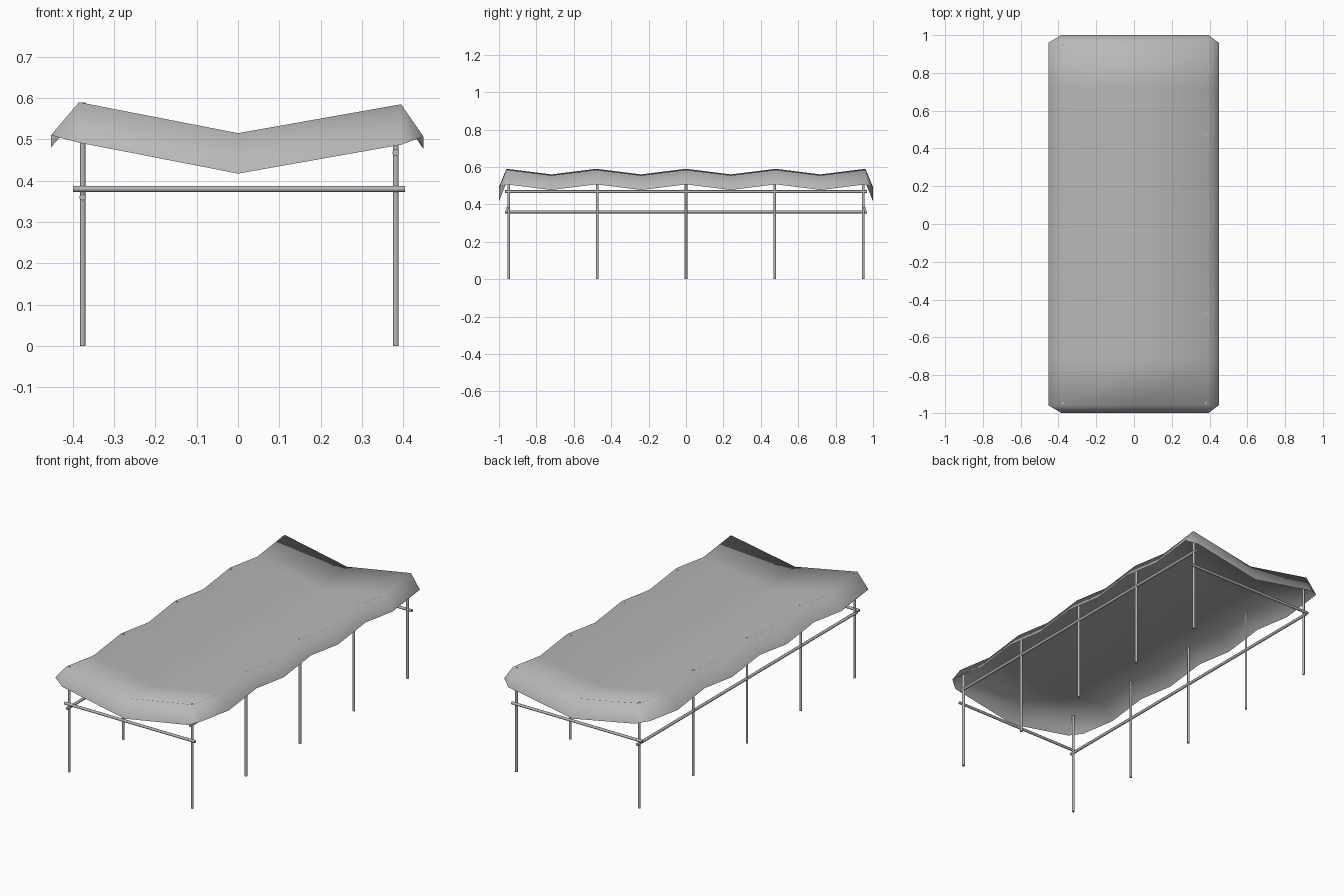
import bpy, bmesh
from mathutils import Vector

cube = bpy.data.objects.get("Cube")
if cube:
    bpy.data.objects.remove(cube)

# Single grey finish
grey = bpy.data.materials.new("plain grey")
grey.use_nodes = True
colour = (0.48, 0.48, 0.48, 1)
grey.diffuse_color = colour
grey.node_tree.nodes["Principled BSDF"].inputs["Base Color"].default_value = colour


def rod(name, start, end, radius):
    """Slim round bar between two points."""
    a, b = Vector(start), Vector(end)
    bpy.ops.mesh.primitive_cylinder_add(vertices=10, radius=radius, depth=(b - a).length,
                                        location=(a + b) / 2)
    ob = bpy.context.object
    ob.name = name
    ob.rotation_euler = (b - a).to_track_quat('Z', 'Y').to_euler()
    ob.data.materials.append(grey)
    bpy.ops.object.shade_smooth_by_angle(angle=0.8)


# Two rows of posts
BAY = 0.474
for i in range(5):
    y = (i - 2) * BAY
    rod(f"right_post_{i + 1}", (-0.376, y, 0), (-0.376, y, 0.589), 0.0065)
    rod(f"left_post_{i + 1}", (0.382, y, 0), (0.382, y, 0.582), 0.0075)

# Long rails at different heights, and a cross rail at each end
rod("right_long_rail", (-0.376, -0.968, 0.36), (-0.376, 0.968, 0.36), 0.008)
rod("left_long_rail", (0.382, -0.968, 0.468), (0.382, 0.968, 0.468), 0.008)
for name, y in (("front_cross_rail", -0.955), ("back_cross_rail", 0.955)):
    rod(name, (-0.4, y, 0.38), (0.405, y, 0.38), 0.0075)

# Draped canopy: valley section, dipping between the posts
section = [(-0.453, 0.51), (-0.385, 0.59), (0, 0.515), (0.395, 0.585), (0.449, 0.507)]
SAG, DROP = 0.03, 0.098
bm = bmesh.new()
rows = []
for j in range(9):
    y = (j - 4) * 0.24
    dip = SAG if j % 2 else 0
    rows.append([bm.verts.new((x, y, z - dip)) for x, z in section])
for r, s in zip(rows, rows[1:]):
    for k in range(4):
        bm.faces.new((r[k], r[k + 1], s[k + 1], s[k]))

# End skirts and chamfered corners
for row, sign in ((rows[0], -1), (rows[-1], 1)):
    hem = [bm.verts.new((v.co.x, sign, v.co.z - DROP)) for v in row[1:4]]
    for k in range(2):
        bm.faces.new((row[k + 1], row[k + 2], hem[k + 1], hem[k]))
    bm.faces.new((row[0], row[1], hem[0]))
    bm.faces.new((row[3], row[4], hem[2]))
bmesh.ops.recalc_face_normals(bm, faces=bm.faces)
bm.faces.ensure_lookup_table()
if bm.faces[0].normal.z < 0:
    bmesh.ops.reverse_faces(bm, faces=bm.faces)
mesh = bpy.data.meshes.new("canopy")
bm.to_mesh(mesh)
bm.free()
mesh.materials.append(grey)
mesh.shade_smooth()
canopy = bpy.data.objects.new("canopy", mesh)
bpy.context.collection.objects.link(canopy)
